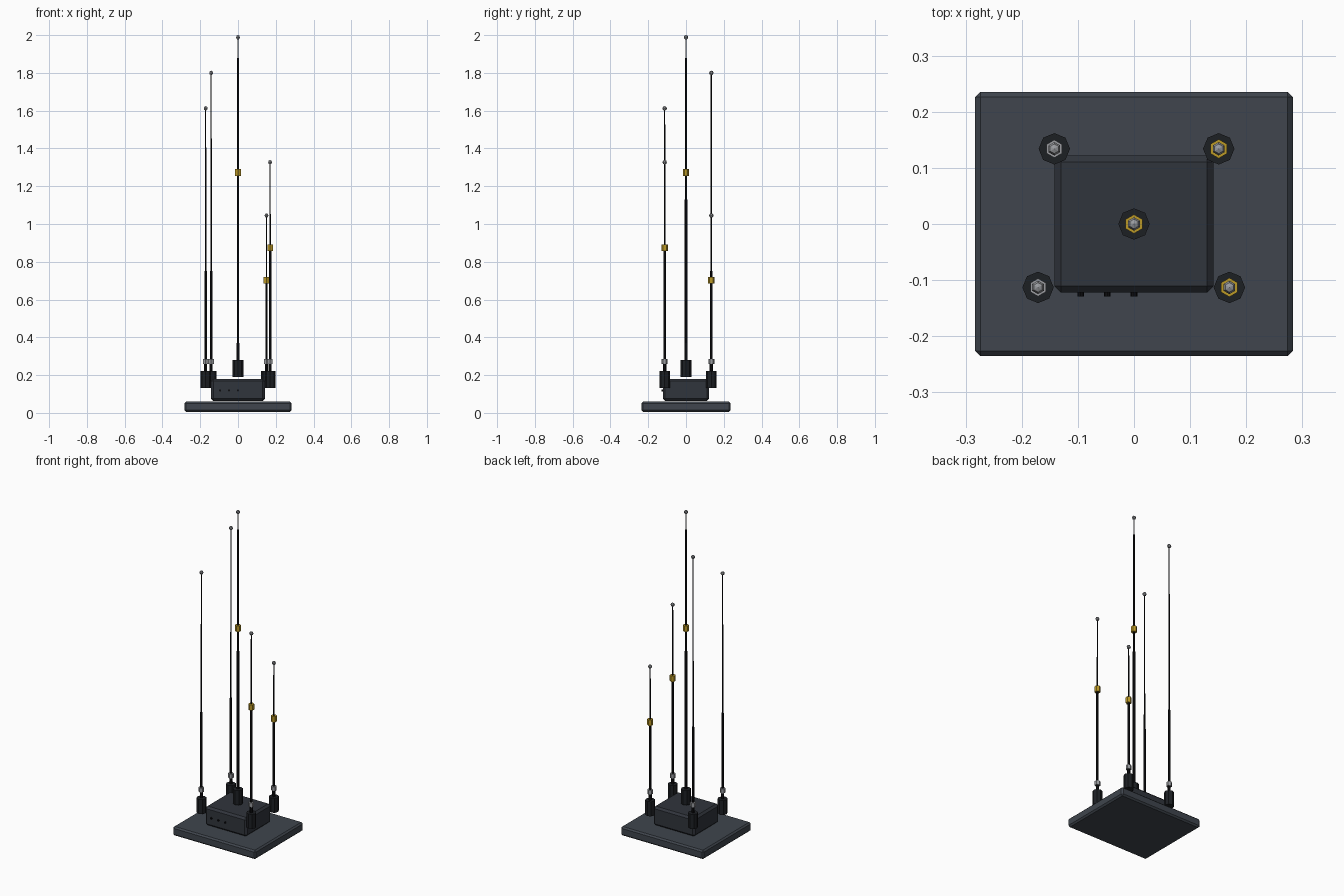
import bpy, math

if "Cube" in bpy.data.objects:
    bpy.data.objects.remove(bpy.data.objects["Cube"])


def material(name, r, g, b):
    m = bpy.data.materials.new(name)
    m.diffuse_color = (r, g, b, 1)
    m.use_nodes = True
    m.node_tree.nodes["Principled BSDF"].inputs["Base Color"].default_value = m.diffuse_color
    return m


SLATE = material("slate", 0.05, 0.06, 0.075)
CASE = material("case", 0.03, 0.035, 0.045)
RUBBER = material("rubber", 0.012, 0.014, 0.017)
BLACK = material("black", 0.004, 0.004, 0.005)
STEEL = material("steel", 0.32, 0.33, 0.35)
BRASS = material("brass", 0.5, 0.32, 0.02)


def finish(name, mat):
    o = bpy.context.object
    o.name = name
    o.data.materials.append(mat)
    return o


def box(name, sx, sy, z0, z1, bevel, mat):
    bpy.ops.mesh.primitive_cube_add(size=1, location=(0, 0, (z0 + z1) / 2))
    o = finish(name, mat)
    o.scale = (sx, sy, z1 - z0)
    bpy.ops.object.transform_apply(location=False, rotation=False, scale=True)
    b = o.modifiers.new("bevel", 'BEVEL')
    b.width, b.segments = bevel, 1


def rod(name, x, y, z0, z1, r0, mat, sides=6, r1=None):
    bpy.ops.mesh.primitive_cone_add(vertices=sides, radius1=r0, radius2=r0 if r1 is None else r1,
                                    depth=z1 - z0, location=(x, y, (z0 + z1) / 2))
    return finish(name, mat)


def tip_ball(name, x, y, z):
    bpy.ops.mesh.primitive_uv_sphere_add(segments=6, ring_count=4, radius=0.012, location=(x, y, z))
    finish(name, STEEL)


# Base plate and equipment case
box("base_plate", 0.566, 0.471, 0.005, 0.06, 0.009, SLATE)
box("equipment_case", 0.284, 0.245, 0.063, 0.18, 0.012, CASE)

# Front sockets
for i, x in enumerate((-0.095, -0.0475, 0.0)):
    bpy.ops.mesh.primitive_cylinder_add(vertices=8, radius=0.006, depth=0.012,
                                        location=(x, -0.123, 0.119), rotation=(math.pi / 2, 0, 0))
    finish(f"front_socket_{i + 1}", BLACK)

# Central telescopic mast
rod("centre_insulator", 0, 0, 0.19, 0.28, 0.028, RUBBER, 8)
rod("centre_mast_foot", 0, 0, 0.28, 0.37, 0.009, BLACK)
rod("centre_mast_lower", 0, 0, 0.37, 1.13, 0.0075, BLACK)
rod("centre_mast_middle", 0, 0, 1.13, 1.27, 0.005, BLACK)
rod("centre_coupling", 0, 0, 1.255, 1.29, 0.017, BRASS)
rod("centre_mast_upper", 0, 0, 1.27, 1.88, 0.005, BLACK)
rod("centre_mast_tip", 0, 0, 1.88, 1.98, 0.003, STEEL)
tip_ball("centre_tip_ball", 0, 0, 1.988)

# Corner whips: name, x, y, ball height, coupling height
WHIPS = (
    ("back_left", -0.142, 0.134, 1.80, None),
    ("front_left", -0.171, -0.113, 1.612, None),
    ("front_right", 0.170, -0.113, 1.327, 0.875),
    ("back_right", 0.151, 0.134, 1.045, 0.703),
)
for name, x, y, top, joint in WHIPS:
    rod(name + "_insulator", x, y, 0.132, 0.222, 0.028, RUBBER, 8)
    rod(name + "_neck", x, y, 0.222, 0.262, 0.009, BLACK)
    rod(name + "_collar", x, y, 0.26, 0.286, 0.016, STEEL)
    split = joint or 0.75
    rod(name + "_whip_lower", x, y, 0.28, split, 0.007, BLACK)
    rod(name + "_whip_upper", x, y, split, top, 0.0045, BLACK, r1=0.003)
    if joint:
        rod(name + "_coupling", x, y, joint - 0.0175, joint + 0.0175, 0.017, BRASS)
    tip_ball(name + "_tip_ball", x, y, top)
